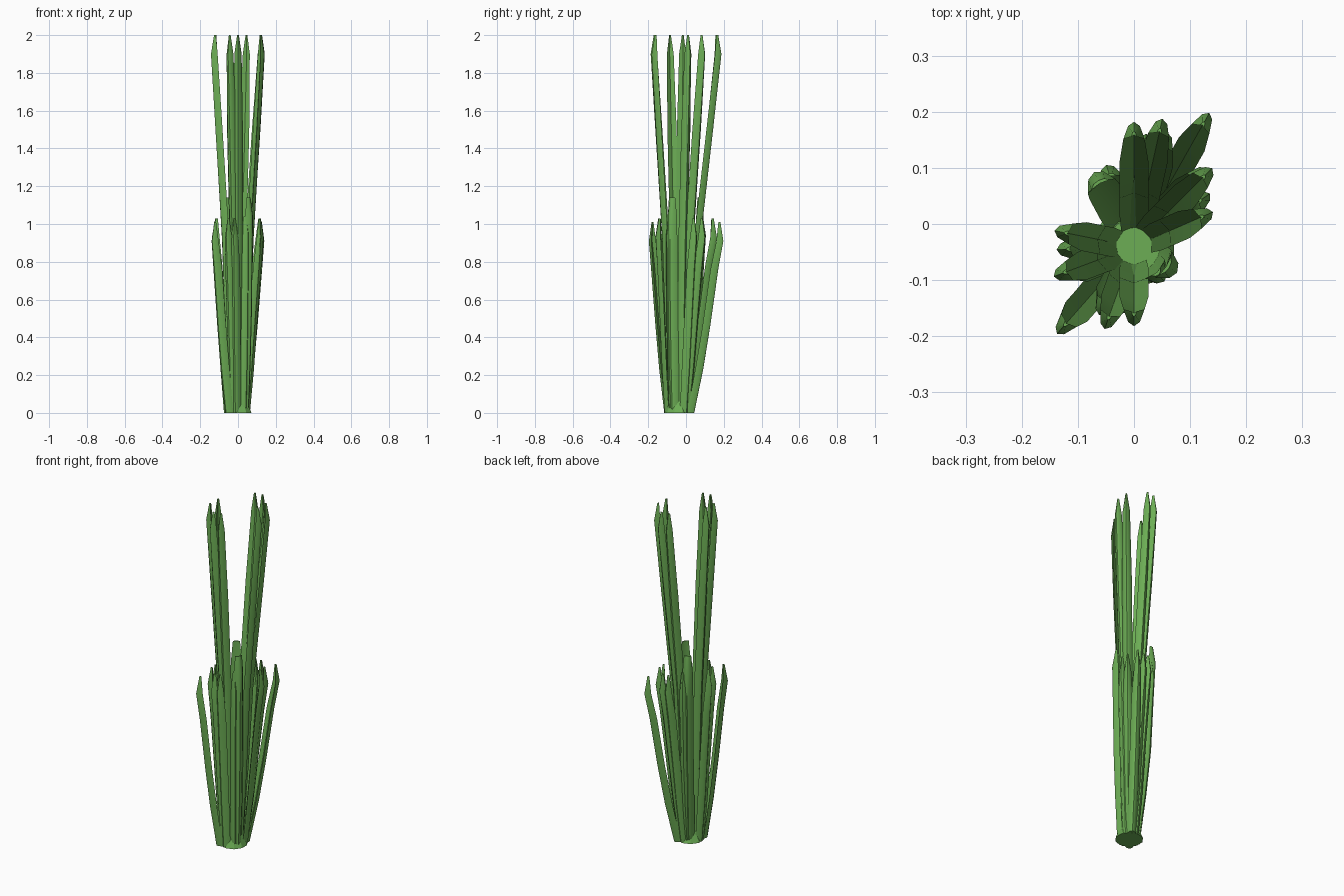
import bpy, bmesh, math
from mathutils import Vector

if "Cube" in bpy.data.objects:
    bpy.data.objects.remove(bpy.data.objects["Cube"])

green = bpy.data.materials.new("leaf_green")
green.diffuse_color = (0.15, 0.42, 0.09, 1)
green.use_nodes = True
green.node_tree.nodes["Principled BSDF"].inputs["Base Color"].default_value = green.diffuse_color
ROOT = Vector((0, -0.04))          # where all the leaves spring from


def leaf(name, tip, height, base_r, mid, widths, depth, blunt=0.25):
    """Channelled blade: crescent cross-section lofted along a leaning path."""
    tip = Vector(tip)
    out = (tip - ROOT).normalized()
    side = Vector((-out.y, out.x))
    base = ROOT + out * base_r
    bend = base.lerp(tip, mid)
    # path stations: centre, z, half width, half depth
    stations = [
        (base, 0.0, widths[0], depth * 0.9),
        (base.lerp(bend, 0.55), 0.23 * height, widths[1], depth),
        (bend, 0.46 * height, widths[2], depth),
        (bend.lerp(tip, 0.6), 0.75 * height, widths[2], depth),
        (tip, height - 0.1, widths[3], depth),
        (tip - out * 0.006, height, widths[3] * blunt, depth * 0.3),
    ]
    section = [(-1, -0.9), (-0.55, 0.55), (0, 1), (0.55, 0.55), (1, -0.9), (0, -0.3)]
    bm = bmesh.new()
    rings = []
    for c, z, w, d in stations:
        ring = []
        for u, v in section:
            p = c + side * (u * w) + out * (v * d)
            ring.append(bm.verts.new((p.x, p.y, z)))
        rings.append(ring)
    n = len(section)
    for a, b in zip(rings, rings[1:]):
        for i in range(n):
            bm.faces.new((a[i], a[(i + 1) % n], b[(i + 1) % n], b[i]))
    bm.faces.new(rings[0])
    bm.faces.new(rings[-1])
    bmesh.ops.recalc_face_normals(bm, faces=bm.faces)
    me = bpy.data.meshes.new(name)
    bm.to_mesh(me)
    bm.free()
    ob = bpy.data.objects.new(name, me)
    bpy.context.collection.objects.link(ob)
    me.materials.append(green)
    bpy.context.view_layer.objects.active = ob
    ob.select_set(True)
    bpy.ops.object.shade_smooth_by_angle(angle=math.radians(40))
    ob.select_set(False)


# each listed tip is repeated on the opposite side of the clump
tall = [(0.047, 0.172), (0.0, 0.166), (0.128, 0.088), (0.126, 0.015)]
short = [(0.02, 0.145), (0.055, 0.148), (0.122, 0.045), (0.118, 0.088)]
outer = [(0.126, 0.183)]
inner = [(0.064, -0.079)]
inner_low = [(0.045, -0.092)]

for s in (1, -1):
    for x, y in tall:
        leaf("tall_leaf", (s * x, s * y), 2.0, 0.035, 0.38,
             (0.022, 0.026, 0.026, 0.019), 0.016)
    for x, y in short:
        leaf("short_leaf", (s * x, s * y), 1.03, 0.06, 0.5,
             (0.024, 0.027, 0.027, 0.019), 0.016)
    for x, y in outer:
        leaf("outer_leaf", (s * x, s * y), 1.01, 0.08, 0.55,
             (0.024, 0.027, 0.026, 0.018), 0.017)
    for x, y in inner:
        leaf("inner_leaf", (s * x, s * y), 1.14, 0.05, 0.7,
             (0.026, 0.03, 0.03, 0.028), 0.015, 0.7)
    for x, y in inner_low:
        leaf("inner_low_leaf", (s * x, s * y), 1.04, 0.05, 0.7,
             (0.024, 0.026, 0.026, 0.022), 0.014, 0.5)

# root crown closing the bottom of the clump
bpy.ops.mesh.primitive_cone_add(vertices=10, radius1=0.075, radius2=0.05, depth=0.06,
                                location=(0, -0.04, 0.03))
crown = bpy.context.object
crown.name = "root_crown"
crown.data.materials.append(green)
